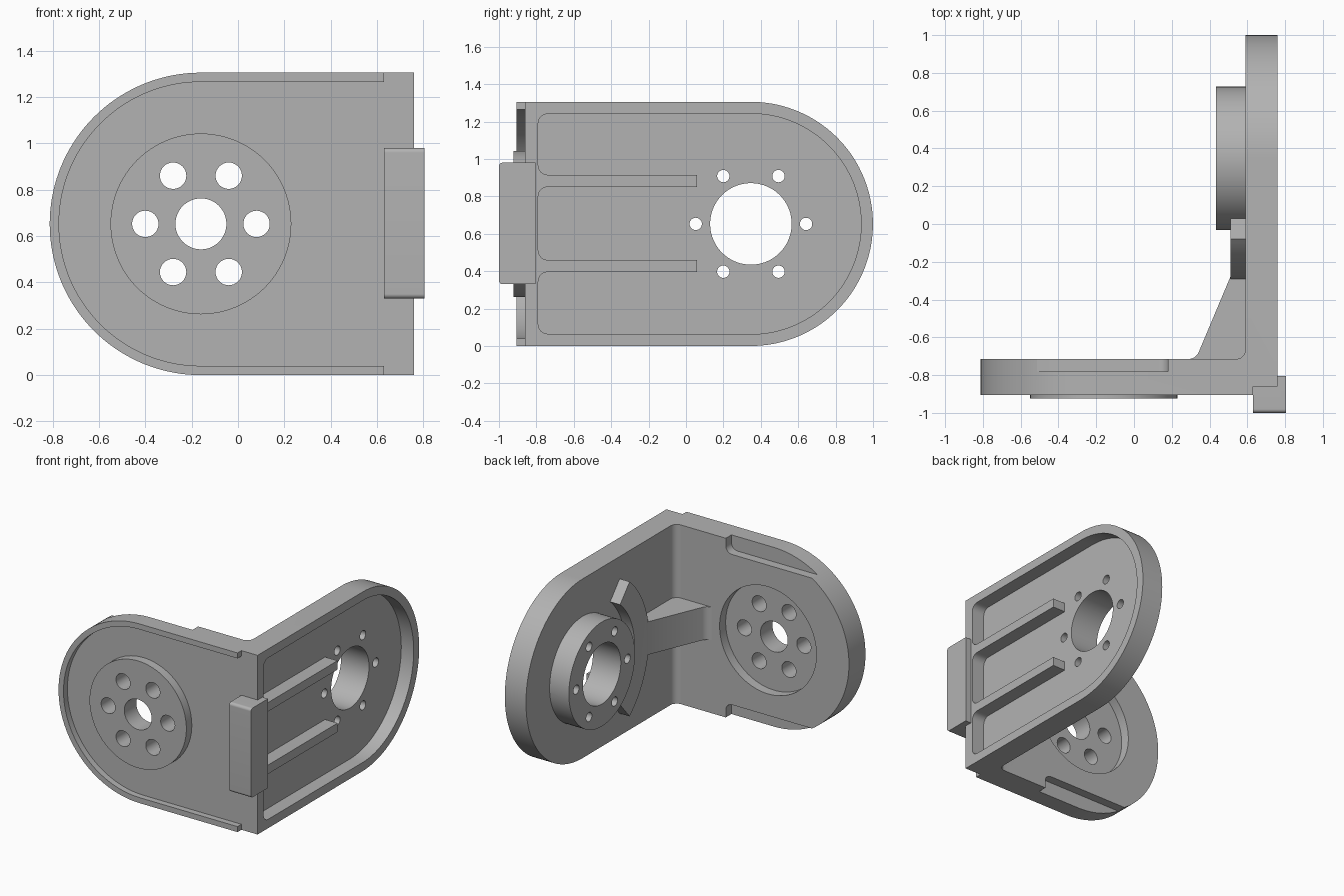
import bpy
import bmesh
import math
from mathutils import Vector

cube = bpy.data.objects.get("Cube")
if cube:
    bpy.data.objects.remove(cube, do_unlink=True)

grey = bpy.data.materials.new("plain_grey")
grey.use_nodes = True
COLOR = (0.45, 0.45, 0.45, 1)
grey.diffuse_color = COLOR
grey.node_tree.nodes["Principled BSDF"].inputs["Base Color"].default_value = COLOR

H = 1.305            # height of both panels
MID = H / 2
R = MID              # radius of the round panel ends
FX, SY = -0.16, 0.347  # bore centres of the front and side panels


def rounded(corners, steps=8):
    """Outline from (u, v, radius) corners, with arcs where radius > 0."""
    out = []
    for i, (x, y, r) in enumerate(corners):
        p = Vector((x, y))
        if r == 0:
            out.append(p)
            continue
        u = (Vector(corners[i - 1][:2]) - p).normalized()
        v = (Vector(corners[(i + 1) % len(corners)][:2]) - p).normalized()
        half = u.angle(v) / 2
        c = p + (u + v).normalized() * r / math.sin(half)
        d0 = p + u * r / math.tan(half) - c
        d1 = p + v * r / math.tan(half) - c
        out += [c + d0.lerp(d1, k / steps).normalized() * r for k in range(steps + 1)]
    return out


def arc(c, r, start, end, n=72):
    """Points on an arc about (c, MID), angles in degrees."""
    angles = [math.radians(start + (end - start) * k / n) for k in range(n + 1)]
    return [(c + r * math.cos(a), MID + r * math.sin(a), 0) for a in angles]


def prism(name, outline, axis, lo, hi):
    """Extrude a 2D outline along an axis: x uses (y,z), y uses (x,z), z uses (x,y)."""
    place = {"x": lambda u, v, w: (w, u, v),
             "y": lambda u, v, w: (u, w, v),
             "z": lambda u, v, w: (u, v, w)}[axis]
    bm = bmesh.new()
    rings = [[bm.verts.new(place(p[0], p[1], w)) for p in outline] for w in (lo, hi)]
    bm.faces.new(rings[0])
    bm.faces.new(rings[1])
    n = len(outline)
    for i in range(n):
        j = (i + 1) % n
        bm.faces.new((rings[0][i], rings[0][j], rings[1][j], rings[1][i]))
    bmesh.ops.recalc_face_normals(bm, faces=bm.faces)
    mesh = bpy.data.meshes.new(name)
    bm.to_mesh(mesh)
    bm.free()
    mesh.materials.append(grey)
    obj = bpy.data.objects.new(name, mesh)
    bpy.context.collection.objects.link(obj)
    return obj


def disc(name, c, r, axis, lo, hi, z=MID, n=48):
    ring = [(c + r * math.cos(k * math.tau / n), z + r * math.sin(k * math.tau / n)) for k in range(n)]
    return prism(name, ring, axis, lo, hi)


def box(u0, u1, v0, v1):
    return [(u0, v0), (u1, v0), (u1, v1), (u0, v1)]


def combine(body, tool, operation):
    mod = body.modifiers.new("combine", "BOOLEAN")
    mod.object = tool
    mod.operation = operation
    mod.solver = "EXACT"
    bpy.context.view_layer.objects.active = body
    bpy.ops.object.modifier_apply(modifier=mod.name)
    bpy.data.objects.remove(tool, do_unlink=True)


def cut(body, tool):
    combine(body, tool, "DIFFERENCE")


def add(body, tool):
    combine(body, tool, "UNION")


def bolt_circle(body, c, pitch, r, axis, lo, hi):
    for k in range(6):
        a = k * math.tau / 6
        cut(body, disc("hole", c + pitch * math.cos(a), r, axis, lo, hi, MID + pitch * math.sin(a), 32))


# Side panel with pocketed outer face and two stiffening ribs
side = prism("bracket", [(-0.86, 0, 0)] + arc(SY, R, -90, 90) + [(-0.86, H, 0)], "x", 0.59, 0.76)
pocket = [(-0.79, 0.065, 0.05)] + arc(SY, R - 0.063, -90, 90) + [(-0.79, H - 0.065, 0.05)]
for low, high in ((0.85, 0.915), (0.395, 0.46)):
    pocket += [(-0.79, high, 0.05), (0.06, high, 0), (0.06, low, 0), (-0.79, low, 0.05)]
cut(side, prism("pocket", rounded(pocket), "x", 0.66, 0.9))

# Bearing hub and stop arc on the inner face
add(side, disc("hub", SY, 0.38, "x", 0.435, 0.62, n=96))
stop = arc(SY, 0.65, 131, 229, 40) + arc(SY, 0.483, 229, 131, 40)
add(side, prism("stop_arc", stop, "x", 0.51, 0.62))

# Front panel with raised rim and pad
front = prism("front_panel", [(0.63, H, 0)] + arc(FX, R, 90, 270) + [(0.63, 0, 0)], "y", -0.905, -0.715)
recess = [(0.9, H - 0.04, 0)] + arc(FX, R - 0.04, 90, 270) + [(0.9, 0.04, 0)]
cut(front, prism("front_recess", recess, "y", -1.1, -0.86))
add(front, disc("pad", FX, 0.39, "y", -0.923, -0.8, n=96))

# Round recess and edge notches on the back of the front panel
cut(front, disc("back_recess", FX, 0.39, "y", -0.785, -0.6, n=96))
notch = rounded([(-0.95, 1.2, 0), (0.18, 1.2, 0.05), (0.18, 1.4, 0), (-0.95, 1.4, 0)])
cut(front, prism("top_notch", notch, "y", -0.78, -0.6))
cut(front, prism("bottom_notch", [(p[0], H - p[1]) for p in notch], "y", -0.78, -0.6))
add(side, front)

# Inner corner fillet and gusset
corner = [(0.62, -0.75, 0), (0.5, -0.75, 0), (0.5, -0.715, 0), (0.59, -0.715, 0.05),
          (0.59, -0.6, 0), (0.62, -0.6, 0)]
add(side, prism("corner_fillet", rounded(corner), "z", 0, H))
gusset = [(0.62, -0.75, 0), (0.25, -0.75, 0), (0.25, -0.715, 0), (0.327, -0.715, 0.06),
          (0.51, -0.28, 0), (0.62, -0.28, 0)]
add(side, prism("gusset", rounded(gusset), "z", MID - 0.12, MID + 0.12))

# Bores and bolt circles
cut(side, disc("side_bore", SY, 0.218, "x", 0.3, 0.9, n=72))
bolt_circle(side, SY, 0.295, 0.033, "x", 0.3, 0.9)
cut(side, disc("front_bore", FX, 0.11, "y", -1.1, -0.6))
bolt_circle(side, FX, 0.24, 0.057, "y", -1.1, -0.6)

# Stop block on the outer corner
outline = rounded([(-1, 0.33, 0.02), (-0.805, 0.33, 0), (-0.805, 0.98, 0), (-1, 0.98, 0.02)])
block = prism("corner_block", outline, "x", 0.63, 0.805)
add(side, block)

# Smooth shading with sharp edges kept
bpy.ops.object.select_all(action="DESELECT")
side.select_set(True)
bpy.context.view_layer.objects.active = side
bpy.ops.object.shade_smooth_by_angle(angle=math.radians(25))
